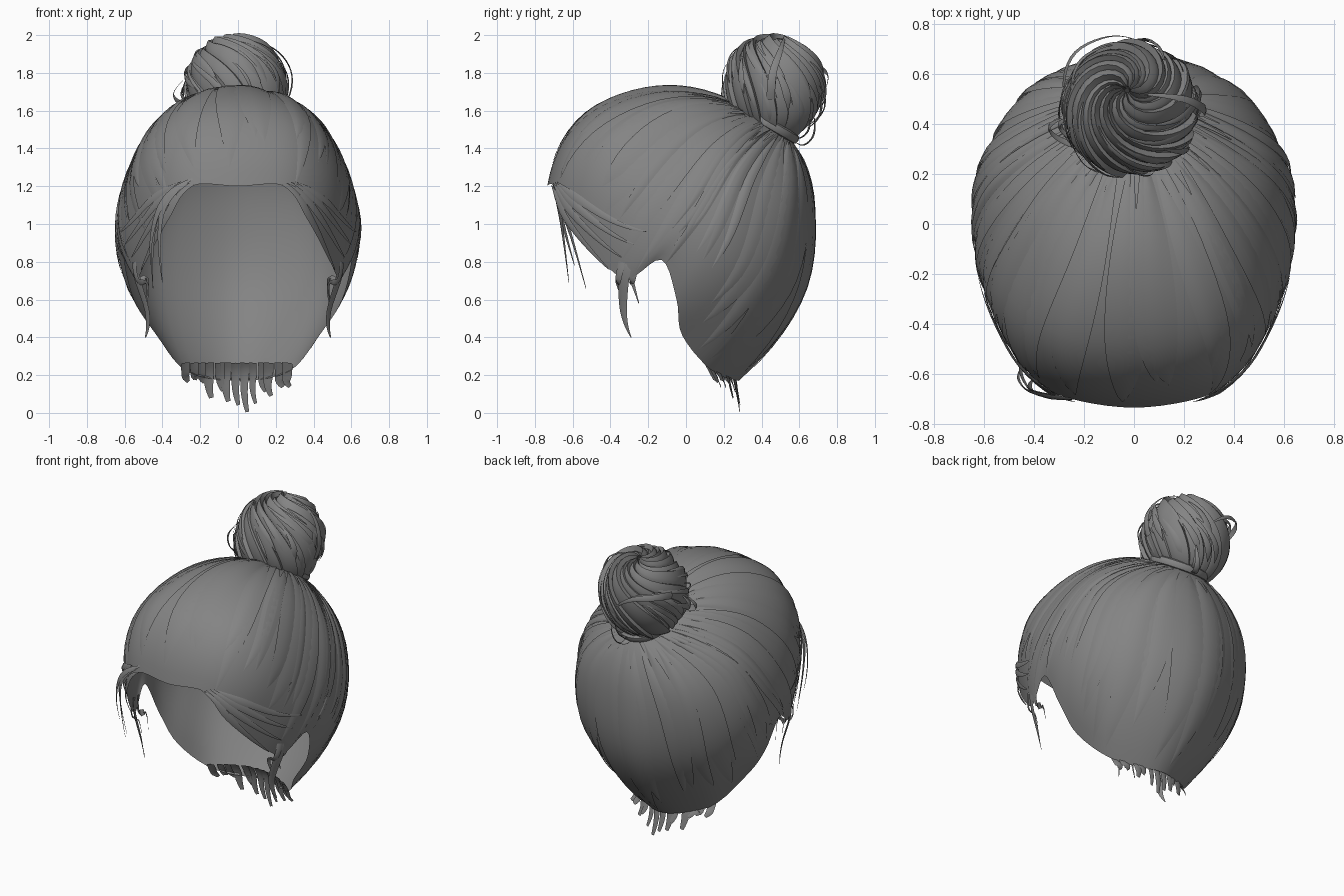
import bpy, math, random
from mathutils import Vector as V

if "Cube" in bpy.data.objects:
    bpy.data.objects.remove(bpy.data.objects["Cube"])

random.seed(4)
HEAD = V((0, 0, 0.9))
sin, cos, pi, rnd = math.sin, math.cos, math.pi, random.uniform
dark = bpy.data.materials.new("dark_hair")
dark.diffuse_color = (.23, .23, .23, 1)
dark.use_nodes = True
dark.node_tree.nodes["Principled BSDF"].inputs["Base Color"].default_value = dark.diffuse_color


def spline(pts, s, closed=False):
    """Smooth curve through pts; s counts control points."""
    n = len(pts)
    i = math.floor(s) if closed else max(0, min(n - 2, math.floor(s)))
    t = s - i
    b, c = pts[i % n], pts[(i + 1) % n]
    if closed or i > 0:
        a = pts[(i - 1) % n]
    else:
        a = 3 * b - 3 * c + pts[2]
    if closed or i < n - 2:
        d = pts[(i + 2) % n]
    else:
        d = a - 3 * b + 3 * c
    return 0.5 * (2 * b + (c - a) * t + (2 * a - 5 * b + 4 * c - d) * t * t
                  + (3 * b - a - 3 * c + d) * t ** 3)


class Part:
    """Collects grids of points into one smooth-shaded object."""
    def __init__(self, name):
        self.name, self.v, self.f = name, [], []

    def grid(self, rows, closed=False):
        o, w = len(self.v), len(rows[0])
        for r in rows:
            self.v += [tuple(p) for p in r]
        for i in range(len(rows) - 1):
            for j in range(w if closed else w - 1):
                k = (j + 1) % w
                self.f.append((o + i * w + j, o + i * w + k, o + i * w + w + k, o + i * w + w + j))

    def build(self):
        me = bpy.data.meshes.new(self.name)
        me.from_pydata(self.v, [], self.f)
        me.materials.append(dark)
        ob = bpy.data.objects.new(self.name, me)
        bpy.context.collection.objects.link(ob)
        bpy.context.view_layer.objects.active = ob
        ob.select_set(True)
        bpy.ops.object.shade_smooth_by_angle(angle=math.radians(40))
        ob.select_set(False)


def ribbon(part, pts, width, tip=0.15, root=1, steps=14, centre=HEAD):
    """Tapered, slightly bowed hair card along a path, facing away from centre."""
    pts = [V(p) for p in pts]
    rows, m = [], len(pts) - 1
    for i in range(steps + 1):
        s = i / steps
        p = spline(pts, s * m)
        tan = spline(pts, min(m, s * m + .02)) - spline(pts, max(0, s * m - .02))
        out = (p - centre).normalized()
        side = tan.cross(out).normalized()
        w = width * (1 - (1 - tip) * s ** 2) * min(1, root + 3 * s) / 2
        rows.append([p - side * w, p + out * w * .3, p + side * w])
    part.grid(rows)


# Guide strands (two middle points and hem), front centre round to back centre
half = [
    [(0, -.12, 1.725), (0, -.54, 1.575), (0, -.735, 1.2)],
    [(.2, -.12, 1.69), (.3, -.5, 1.54), (.25, -.7, 1.2)],
    [(.35, -.03, 1.61), (.49, -.4, 1.38), (.38, -.63, 1.03)],
    [(.44, .07, 1.5), (.59, -.23, 1.18), (.48, -.46, .82)],
    [(.49, .16, 1.41), (.63, -.08, 1.06), (.54, -.31, .71)],
    [(.5, .25, 1.35), (.635, .06, 1.05), (.6, -.13, .81)],
    [(.5, .33, 1.29), (.63, .18, .92), (.55, -.05, .6)],
    [(.46, .435, 1.2), (.56, .29, .76), (.43, -.02, .41)],
    [(.33, .585, 1.13), (.385, .47, .65), (.27, .14, .22)],
    [(0, .675, 1.1), (0, .62, .62), (0, .28, .17)],
]
guides = []
for k, g in enumerate(half):          # every strand starts on the tilted tie ring
    a = k * pi / 9
    guides.append([V((.15 * sin(a), .43 - .125 * cos(a), 1.535 + .085 * cos(a)))] + [V(p) for p in g])
guides += [[V((-p.x, p.y, p.z)) for p in g] for g in guides[8:0:-1]]
N = len(guides)


def cap(u, v):
    return spline([spline(g, v * 3) for g in guides], u, True)


def cap_out(u, v, d):
    p = cap(u, v)
    n = (cap(u + .05, v) - cap(u - .05, v)).cross(cap(u, v + .01) - cap(u, v - .01)).normalized()
    return p + n * (d if n.dot(p - HEAD) > 0 else -d)


# Swept-back hair shell
shell = Part("hair_shell")
shell.grid([[cap(j * N / 90, i / 20) for j in range(90)] for i in range(21)], True)
shell.build()

# Broad, pointed locks overlapping on the shell, one edge of each lifted
locks = Part("hair_locks")
for k in range(54):
    u0 = k * N / 54 + rnd(-.1, .1)
    w, drift, lift = rnd(.14, .34), rnd(-.3, .3), rnd(.006, .013)
    a, b = rnd(0, .08), rnd(.75, 1)
    flip = random.choice((-1, 1))
    rows = []
    for i in range(17):
        t = i / 16
        e = sin(pi * t ** .8)
        u, v = u0 + drift * sin(2.5 * t), a + (b - a) * t
        rows.append([cap_out(u + w * e ** .8 * x * flip, v, .002 + d * e ** .5) for x, d in
                     ((-1, 0), (-.4, lift * .6), (.3, lift), (1, lift * .8))])
    locks.grid(rows)
locks.build()

# Bun: swirled strands about a tilted axis
AX = V((-.05, .28, .95)).normalized()
E1 = (V((1, 0, 0)) - AX * AX.x).normalized()
E2 = AX.cross(E1)
BASE = V((-.005, .405, 1.525))


def bun_pt(th, t, d=0):
    phi = -.95 + (pi / 2 + .93) * t
    r = .262 * max(0, cos(phi)) ** .8 + d * (1 - .7 * t)
    a = th - t - 2.0 * t ** 3
    return BASE + AX * (.2 + .265 * sin(phi) + d * t) + (E1 * cos(a) + E2 * sin(a)) * r


bun = Part("bun")
cols, th = [], 0
widths = [rnd(.5, 1.5) for i in range(15)]
for w in widths:                       # uneven strands, each stepping over the next
    w *= 2 * pi / sum(widths)
    lift = rnd(.012, .04)
    cols += [(th + w * j / 7, lift * (j / 6) ** .7 - .014) for j in range(7)]
    th += w
bun.grid([[bun_pt(a, i / 24, d) for a, d in cols] for i in range(25)], True)
bun.build()

# Loose strands wrapped round the bun, plus stray loops at its sides
wisps = Part("bun_wisps")
BC = BASE + AX * .22
for k in range(26):
    th, a, d = rnd(0, 6.28), rnd(0, .35), rnd(.012, .035)
    b, sw = a + rnd(.3, .5), rnd(-.5, .3)
    ribbon(wisps, [bun_pt(th + sw * s / 5, a + (b - a) * s / 5, d * sin(.4 + s * .5)) for s in range(6)],
           rnd(.02, .05), root=.1, centre=BC)
for pts in [
    [(-.16, .3, 1.62), (-.28, .33, 1.63), (-.34, .38, 1.68), (-.29, .42, 1.76)],
    [(-.28, .55, 1.8), (-.24, .68, 1.82), (-.12, .745, 1.8), (0, .74, 1.72)],
    [(.26, .45, 1.66), (.28, .46, 1.8), (.2, .5, 1.92), (.03, .52, 1.985)],
    [(.02, .54, 1.48), (.03, .61, 1.42), (.06, .67, 1.46), (.08, .68, 1.56)],
]:
    for k in range(2):
        ribbon(wisps, [V(p) + (BC - V(p)) * .12 * k for p in pts], .045, centre=BC)
wisps.build()

# Hair tie: band tilted down towards the back
tie = Part("hair_tie")
TA = V((0, .5, .86))
TB = TA.cross(V((1, 0, 0)))
rows = []
for i in range(33):
    a = pi * i / 16
    out = V((1, 0, 0)) * cos(a) + TB * sin(a)
    rows.append([V((.01, .43, 1.535)) + out * (.17 + .022 * cos(k * pi / 4)) + TA * .028 * sin(k * pi / 4)
                 for k in range(8)])
tie.grid(rows, True)
tie.build()

# Short ragged ends at the nape, longest near the middle
nape = Part("nape_ends")
for k in range(13):
    x = -.28 + k * .045 + rnd(-.012, .012)
    z = 0.005 if k == 7 else .03 + 1.4 * x * x + rnd(0, .08)
    y = .27 - 1.5 * x * x
    ribbon(nape, [(x, y - .05, .265), (x, y - .015, .2), (x * .98, y, (.2 + z) / 2), (x + .015, y + .015, z)],
           rnd(.04, .065), .4, steps=8, centre=V((0, -.8, .2)))
nape.build()

# Sideburn wisps and swept fringe edge, mirrored
side = Part("sideburn_wisps")
for s in (-1, 1):
    for dy, w, z in [(0, .07, .4), (-.03, .04, .55), (.04, .05, .58)]:
        y = dy - .31
        ribbon(side, [(s * .55, y, .8), (s * .53, y - .02, .7), (s * .48, y - .02, z + .13), (s * .49, y + .02, z)], w, .1)
    for k in range(4):
        ribbon(side, [cap_out(s * (.9 + .1 * k + .5 * i), 1 - .012 * k - .012 * k * i, .008) for i in range(6)],
               .05, .1, root=.05)
side.build()

# Loose front strands falling beside the face on one side
front = Part("front_strands")
for dx, dy, z in [(0, 0, .69), (-.05, .09, .66), (-.06, .03, .78)]:
    ribbon(front, [(-.24, -.7, 1.24), (-.37 + dx * .3, -.68, 1.13),
                   (-.415 + dx * .6, -.655 + dy * .4, .97), (-.4 + dx, -.62 + dy, z)], .04, .1, root=.3)
front.build()
